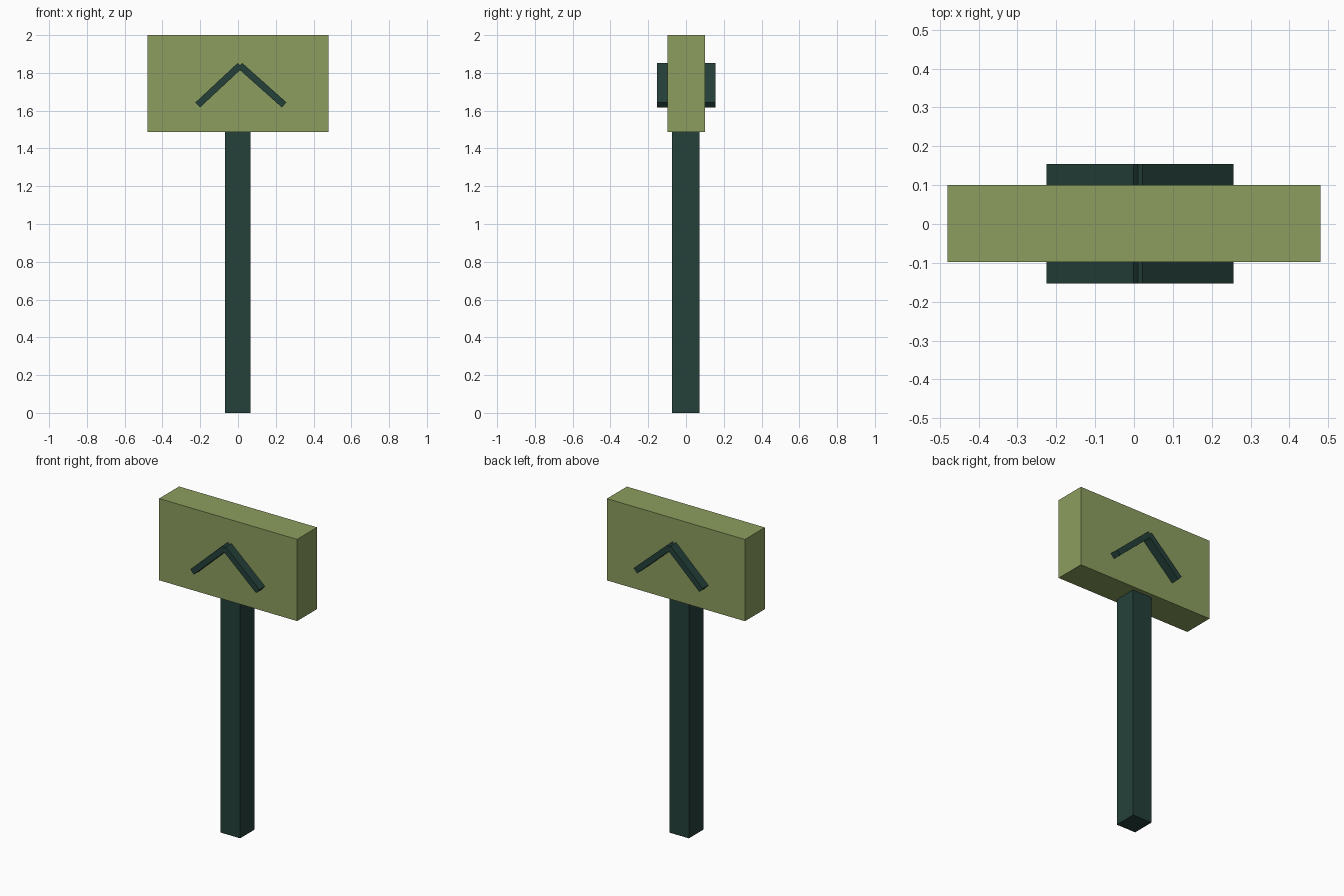
import bpy
import math

cube = bpy.data.objects.get("Cube")
if cube:
    bpy.data.objects.remove(cube, do_unlink=True)


def make_material(name, rgb):
    mat = bpy.data.materials.new(name)
    mat.use_nodes = True
    color = (*rgb, 1.0)
    mat.diffuse_color = color
    mat.node_tree.nodes["Principled BSDF"].inputs["Base Color"].default_value = color
    return mat


def add_box(name, center, size, mat, tilt=0.0):
    """Box turned by tilt degrees about the front-back axis."""
    bpy.ops.mesh.primitive_cube_add(size=1, location=center)
    obj = bpy.context.object
    obj.name = name
    obj.scale = size
    obj.rotation_euler.y = math.radians(tilt)
    obj.data.materials.append(mat)
    return obj


olive = make_material("olive green", (0.262, 0.337, 0.112))
teal = make_material("dark teal", (0.018, 0.051, 0.042))

# Post and sign board
add_box("post", (-0.002, -0.001, 0.75), (0.136, 0.145, 1.5), teal)
add_box("sign_board", (0, 0.001, 1.743), (0.96, 0.198, 0.514), olive)

# Chevron bars pass through the board and stand out on both faces
add_box("chevron_right_bar", (-0.101, 0.001, 1.735), (0.307, 0.308, 0.036), teal, -43)
add_box("chevron_left_bar", (0.127, 0.001, 1.735), (0.314, 0.308, 0.036), teal, 41.7)
